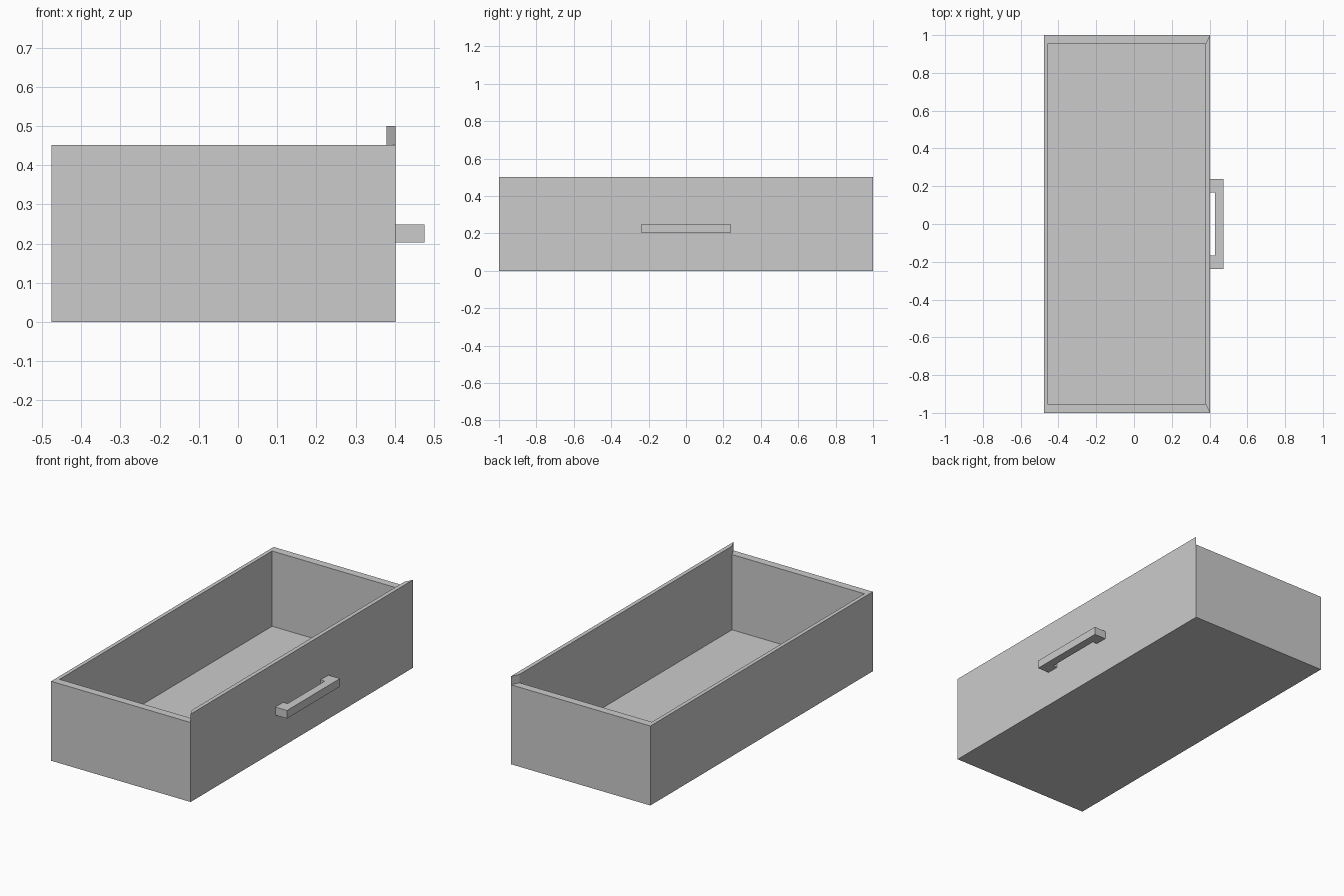
import bpy, bmesh

if "Cube" in bpy.data.objects:
    bpy.data.objects.remove(bpy.data.objects["Cube"])

X0, X1 = -0.476, 0.402        # back and front of the drawer box
Y = 1.0                       # half width
RIM, TOP, FLOOR = 0.452, 0.5, 0.024
IX0, IX1, IY = -0.454, 0.379, 0.955   # inner opening


def finish(bm, name):
    bmesh.ops.recalc_face_normals(bm, faces=bm.faces)
    mesh = bpy.data.meshes.new(name)
    bm.to_mesh(mesh)
    bm.free()
    obj = bpy.data.objects.new(name, mesh)
    bpy.context.collection.objects.link(obj)
    return obj


def prism(bm, points, z0, z1):
    """Extrude a flat outline upward; returns the top face."""
    base = bm.faces.new([bm.verts.new((x, y, z0)) for x, y in points])
    geom = bmesh.ops.extrude_face_region(bm, geom=[base], use_keep_orig=True)["geom"]
    for v in geom:
        if isinstance(v, bmesh.types.BMVert):
            v.co.z = z1
    return next(f for f in geom if isinstance(f, bmesh.types.BMFace))


def move_face(bm, face, z):
    face = bmesh.ops.extrude_discrete_faces(bm, faces=[face])["faces"][0]
    for v in face.verts:
        v.co.z = z


# Drawer tray: inset the top, sink the inside, raise the mitred front rim
bm = bmesh.new()
top = prism(bm, [(X0, -Y), (X1, -Y), (X1, Y), (X0, Y)], 0, RIM)
bmesh.ops.recalc_face_normals(bm, faces=bm.faces)
rim = bmesh.ops.inset_individual(bm, faces=[top], thickness=0.02)["faces"]
for v in top.verts:
    v.co.x = IX1 if v.co.x > 0 else IX0
    v.co.y = IY if v.co.y > 0 else -IY
front = max(rim, key=lambda f: f.calc_center_median().x)
move_face(bm, top, FLOOR)
move_face(bm, front, TOP)
finish(bm, "drawer_tray")

# C-shaped pull handle on the front panel
half = [(X1, 0.238), (0.475, 0.238)]
inner = [(X1, 0.167), (0.429, 0.167)]
outline = (half + [(x, -y) for x, y in reversed(half)]
           + [(x, -y) for x, y in inner] + inner[::-1])
bm = bmesh.new()
prism(bm, outline, 0.203, 0.249)
finish(bm, "pull_handle")
